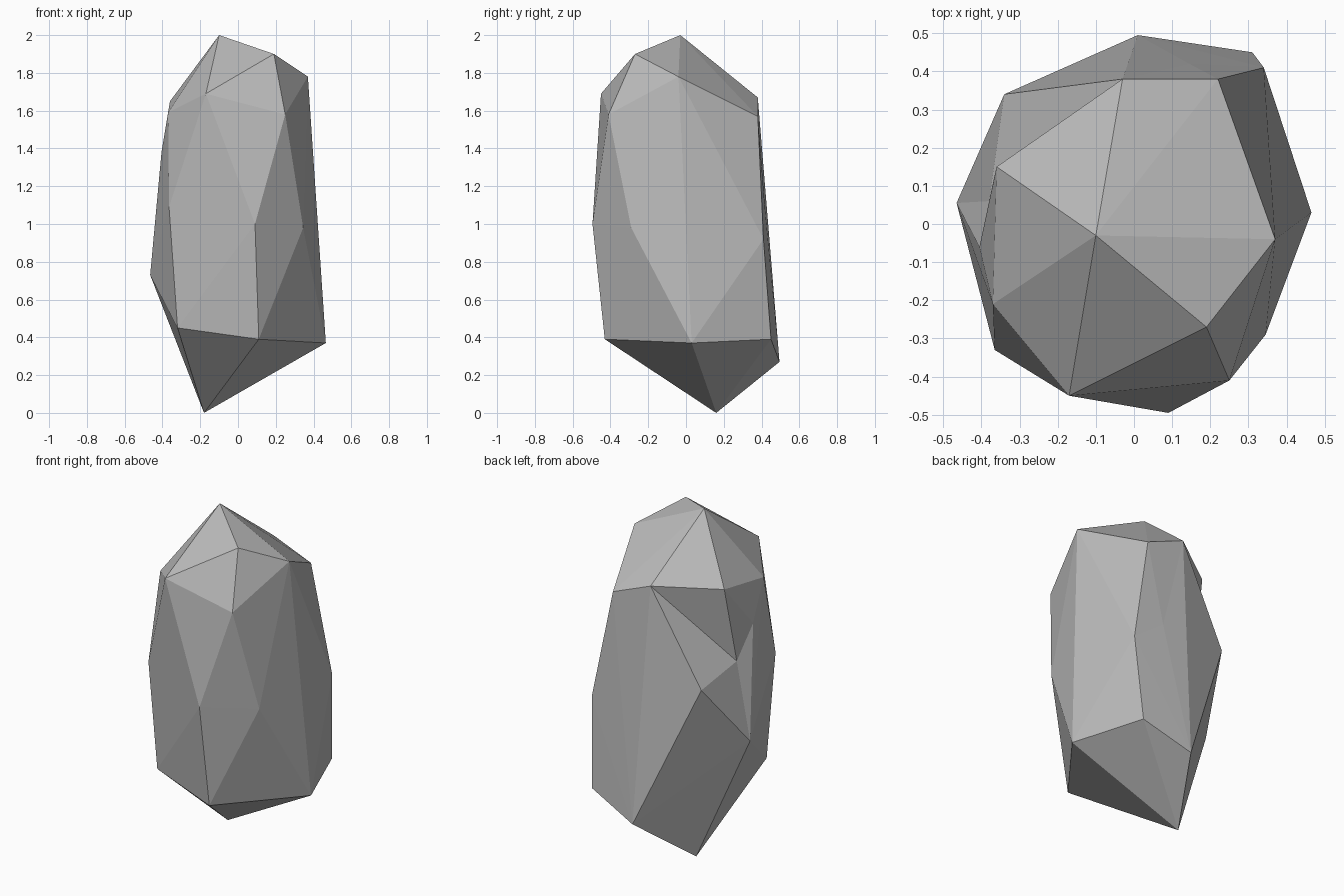
import bpy
import bmesh

default_cube = bpy.data.objects.get("Cube")
if default_cube:
    bpy.data.objects.remove(default_cube, do_unlink=True)


def make_material(name, color):
    material = bpy.data.materials.new(name)
    material.use_nodes = True
    material.diffuse_color = color
    shader = next(n for n in material.node_tree.nodes if n.type == 'BSDF_PRINCIPLED')
    shader.inputs["Base Color"].default_value = color
    return material


def set_vertex(mesh, ring, position):
    """Replace the facets spanned by a ring of corners with a fan around one point."""
    corners = set(ring)
    patch = [face for face in mesh.faces if corners.issuperset(face.verts)]
    bmesh.ops.delete(mesh, geom=patch, context='FACES')
    rim = [edge for edge in mesh.edges if edge.is_boundary]
    centre = mesh.verts.new(position)
    for edge in rim:
        mesh.faces.new((edge.verts[0], edge.verts[1], centre))


# Corners of the stone, from the crown down to the tip
corners = {
    "peak": (-.10, -.03, 2.0),
    "crown_front": (.19, -.27, 1.90),
    "crown_left": (.37, -.04, 1.78),
    "brow_front": (-.17, -.45, 1.69),
    "brow_back": (-.03, .38, 1.67),
    "brow_right": (-.36, .15, 1.65),
    "shoulder_right": (-.37, -.21, 1.59),
    "shoulder_front": (.25, -.41, 1.58),
    "shoulder_back": (.22, .38, 1.57),
    "side_right": (-.405, -.06, 1.38),
    "waist_back_right": (-.34, .34, 1.11),
    "waist_front_right": (-.365, -.33, 1.09),
    "waist_front": (.09, -.495, 1.0),
    "waist_front_left": (.345, -.29, .98),
    "waist_back_left": (.34, .41, .92),
    "hip_right": (-.465, .055, .73),
    "foot_front_right": (-.32, -.31, .45),
    "foot_front": (.11, -.43, .39),
    "foot_back_left": (.31, .45, .39),
    "foot_left": (.465, .03, .37),
    "foot_back": (.01, .495, .27),
    "tip": (-.18, .16, 0),
}

# Faceted body stretched over the corners
stone = bmesh.new()
points = {name: stone.verts.new(position) for name, position in corners.items()}
bmesh.ops.convex_hull(stone, input=list(stone.verts))

# Chipped hollow on the right side
hollow_ring = ("brow_back", "brow_right", "side_right",
               "waist_front_right", "hip_right", "waist_back_right")
set_vertex(stone, [points[name] for name in hollow_ring], (-.38, .06, 1.19))

# Shallow break in the back facet
back_ring = ("shoulder_back", "brow_back", "foot_back", "waist_back_left")
set_vertex(stone, [points[name] for name in back_ring], (.145, .42, 1.06))

bmesh.ops.recalc_face_normals(stone, faces=list(stone.faces))

mesh = bpy.data.meshes.new("rock")
stone.to_mesh(mesh)
stone.free()
mesh.materials.append(make_material("stone grey", (.5, .5, .5, 1)))
rock = bpy.data.objects.new("rock", mesh)
bpy.context.collection.objects.link(rock)
